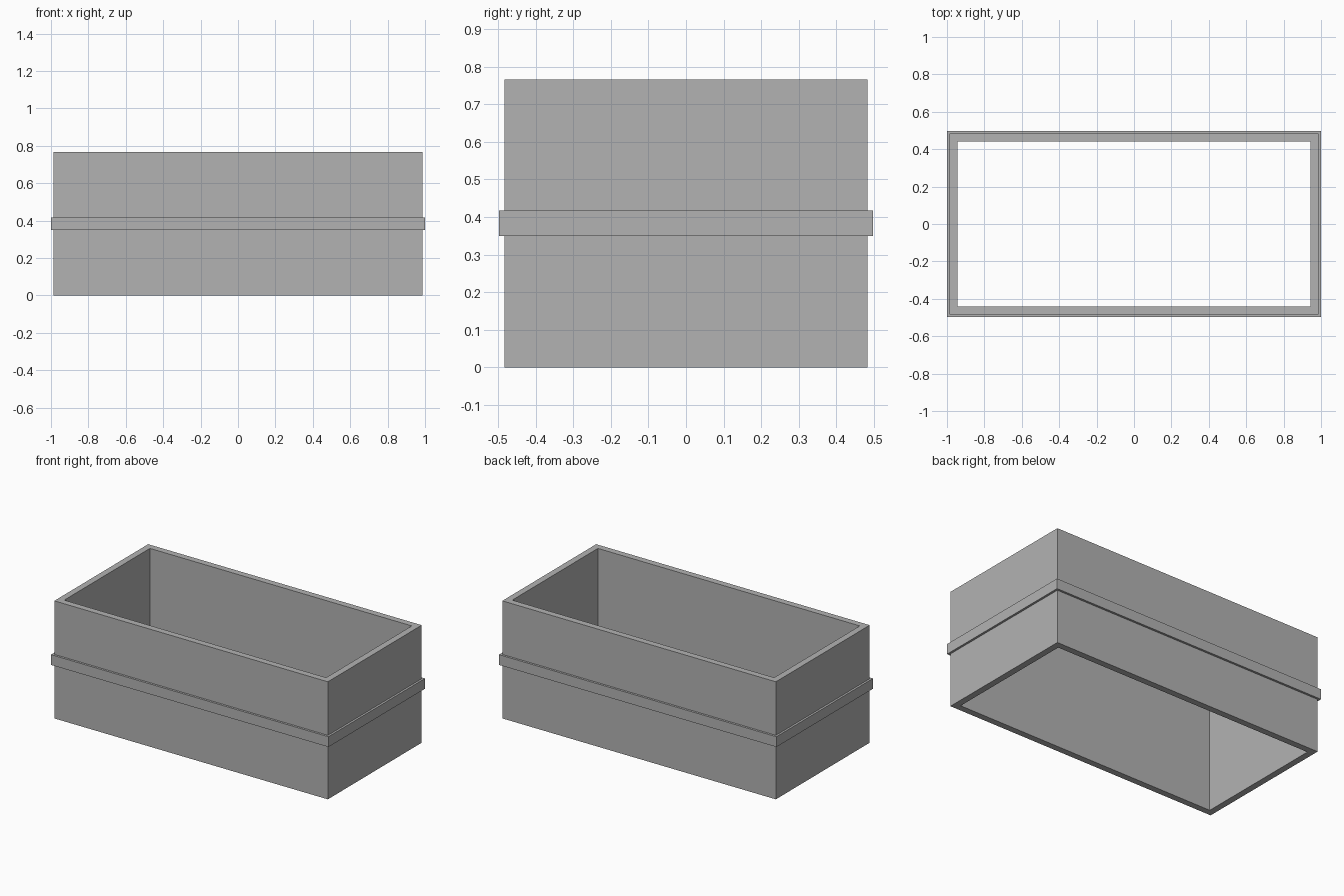
import bpy
import bmesh

cube = bpy.data.objects.get("Cube")
if cube:
    bpy.data.objects.remove(cube, do_unlink=True)

grey = bpy.data.materials.new("plain_grey")
grey.use_nodes = True
colour = (0.45, 0.45, 0.45, 1)
grey.diffuse_color = colour
grey.node_tree.nodes["Principled BSDF"].inputs["Base Color"].default_value = colour


def rectangular_ring(name, outer, inner, bottom, top):
    """Closed rectangular tube from half-sizes, open through the middle."""
    bm = bmesh.new()
    corners = [(-1, -1), (1, -1), (1, 1), (-1, 1)]
    profile = [(outer, bottom), (outer, top), (inner, top), (inner, bottom)]
    loops = [[bm.verts.new((sx * half[0], sy * half[1], z)) for sx, sy in corners]
             for half, z in profile]
    for i, low in enumerate(loops):
        high = loops[(i + 1) % 4]
        for j in range(4):
            k = (j + 1) % 4
            bm.faces.new((low[j], low[k], high[k], high[j]))
    bmesh.ops.recalc_face_normals(bm, faces=bm.faces)
    mesh = bpy.data.meshes.new(name)
    bm.to_mesh(mesh)
    bm.free()
    mesh.materials.append(grey)
    obj = bpy.data.objects.new(name, mesh)
    bpy.context.collection.objects.link(obj)
    return obj


# Open-ended box walls
wall_outer = (0.986, 0.483)
rectangular_ring("box_walls", wall_outer, (0.944, 0.441), 0, 0.766)

# Raised band around the middle
rectangular_ring("raised_band", (1.0, 0.497), wall_outer, 0.35, 0.417)
